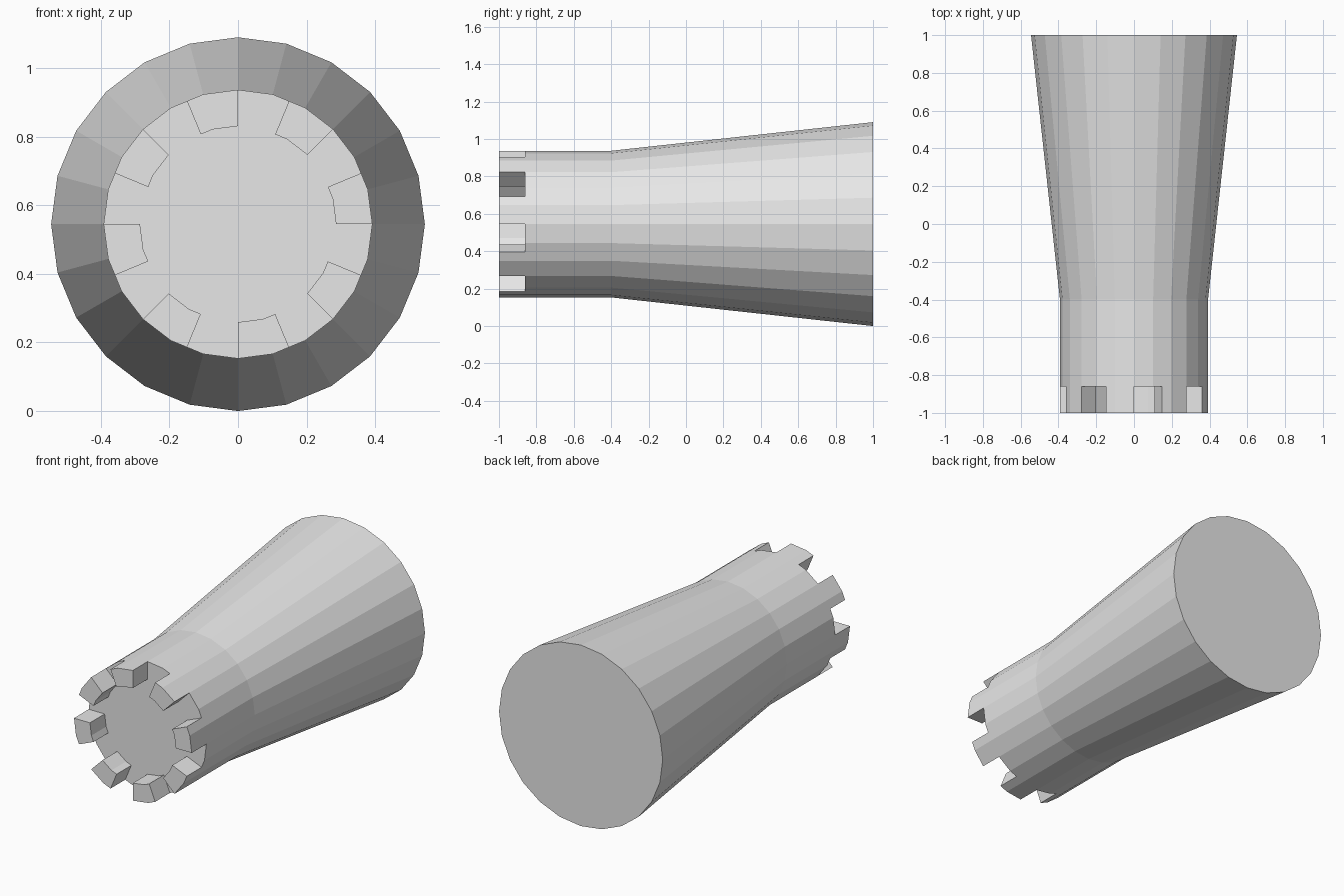
import bpy, bmesh
from math import sin, cos, radians

SIDES = 24
CENTRE_Z = 0.545
BASE_R, NECK_R, INNER_R = 0.545, 0.392, 0.286
BASE_Y, NECK_Y, FLOOR_Y, TOP_Y = 1.0, -0.4, -0.86, -1.0
TEETH = 8

cube = bpy.data.objects.get("Cube")
if cube:
    bpy.data.objects.remove(cube, do_unlink=True)

stone = bpy.data.materials.new("grey stone")
stone.use_nodes = True
stone.diffuse_color = (0.8, 0.8, 0.8, 1)
stone.node_tree.nodes["Principled BSDF"].inputs["Base Color"].default_value = stone.diffuse_color


def point(angle, radius, y):
    a = radians(angle)
    return (radius * cos(a), y, CENTRE_Z + radius * sin(a))


def finish(bm, name):
    bmesh.ops.recalc_face_normals(bm, faces=bm.faces)
    mesh = bpy.data.meshes.new(name)
    bm.to_mesh(mesh)
    bm.free()
    mesh.materials.append(stone)
    obj = bpy.data.objects.new(name, mesh)
    bpy.context.collection.objects.link(obj)


def loft(bm, rings):
    """Join closed rings of points and cap both ends."""
    loops = [[bm.verts.new(p) for p in ring] for ring in rings]
    for a, b in zip(loops, loops[1:]):
        for i in range(len(a)):
            j = (i + 1) % len(a)
            bm.faces.new((a[i], a[j], b[j], b[i]))
    bm.faces.new(loops[0])
    bm.faces.new(loops[-1])


# Tower body: flared base and straight neck
bm = bmesh.new()
loft(bm, [[point(i * 360 / SIDES, r, y) for i in range(SIDES)]
          for r, y in ((BASE_R, BASE_Y), (NECK_R, NECK_Y), (NECK_R, FLOOR_Y))])
finish(bm, "tower_body")

# Battlements: each spans one and a half body facets
half_facet = cos(radians(180 / SIDES))
for n in range(TEETH):
    start = n * 360 / TEETH
    arc = ((start, 1), (start + 15, 1), (start + 22.5, half_facet))

    def outline(y):
        outer = [point(a, NECK_R * k, y) for a, k in arc]
        inner = [point(a, INNER_R * k, y) for a, k in reversed(arc)]
        return outer + inner

    bm = bmesh.new()
    loft(bm, [outline(FLOOR_Y), outline(TOP_Y)])
    finish(bm, f"battlement_{n + 1}")
